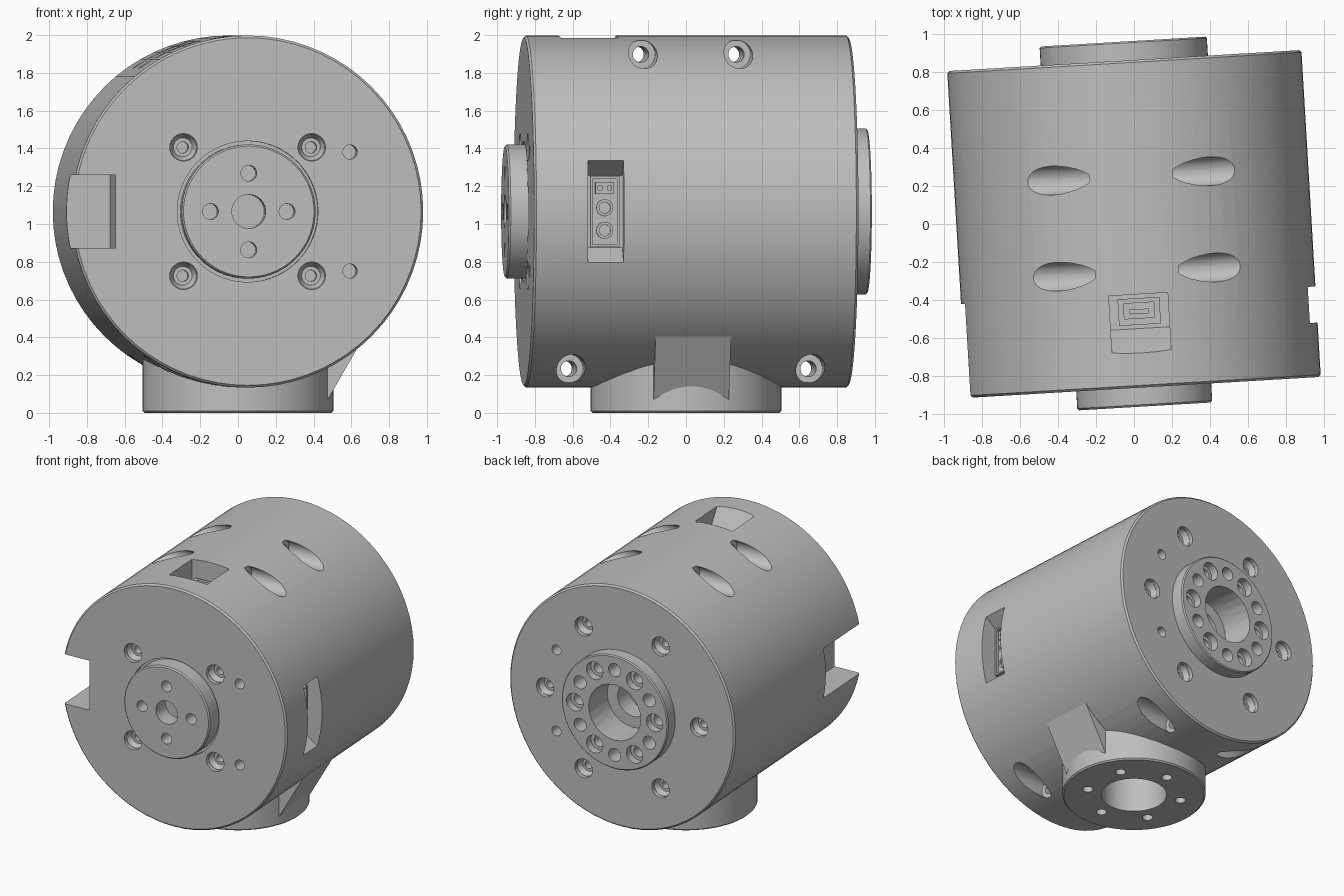
import bpy, bmesh, math
from mathutils import Matrix, Vector

if "Cube" in bpy.data.objects:
    bpy.data.objects.remove(bpy.data.objects["Cube"])

CZ = 1.066       # height of the housing axis
R = 0.932        # housing radius
FACE = 0.86      # half length of the housing
TURN = Matrix.Rotation(math.radians(3.4), 4, 'Z')

grey = bpy.data.materials.new("machined_grey")
grey.use_nodes = True
grey.diffuse_color = (0.52, 0.52, 0.52, 1)
grey.node_tree.nodes["Principled BSDF"].inputs["Base Color"].default_value = (0.52, 0.52, 0.52, 1)


def make(name, bm):
    bmesh.ops.recalc_face_normals(bm, faces=bm.faces)
    mesh = bpy.data.meshes.new(name)
    bm.to_mesh(mesh)
    bm.free()
    mesh.materials.append(grey)
    obj = bpy.data.objects.new(name, mesh)
    bpy.context.collection.objects.link(obj)
    return obj


def lathe(name, profile, steps=72):
    """Spin (radius, y) points round the housing axis."""
    bm = bmesh.new()
    verts = [bm.verts.new((r, y, CZ)) for r, y in profile]
    edges = [bm.edges.new(pair) for pair in zip(verts, verts[1:])]
    bmesh.ops.spin(bm, geom=verts + edges, cent=(0, 0, CZ), axis=(0, 1, 0),
                   angle=math.tau, steps=steps)
    bmesh.ops.remove_doubles(bm, verts=bm.verts, dist=0.0005)
    return make(name, bm)


def rod(name, start, end, r1, r2=None, sides=24):
    """Cylinder or cone between two points."""
    a, b = Vector(start), Vector(end)
    spin = (b - a).to_track_quat('Z', 'Y').to_matrix().to_4x4()
    bm = bmesh.new()
    bmesh.ops.create_cone(bm, cap_ends=True, segments=sides, radius1=r1,
                          radius2=r1 if r2 is None else r2, depth=(b - a).length,
                          matrix=Matrix.Translation((a + b) / 2) @ spin)
    return make(name, bm)


def block(name, centre, size):
    bm = bmesh.new()
    bmesh.ops.create_cube(bm, size=1, matrix=Matrix.Translation(centre) @ Matrix.Diagonal((*size, 1)))
    return make(name, bm)


def prism(name, points, move):
    """Extrude a flat polygon of 3D points."""
    bm = bmesh.new()
    face = bm.faces.new([bm.verts.new(p) for p in points])
    out = bmesh.ops.extrude_face_region(bm, geom=[face])
    bmesh.ops.translate(bm, vec=move, verts=[v for v in out["geom"] if isinstance(v, bmesh.types.BMVert)])
    return make(name, bm)


def cut(targets, cutters):
    """Subtract all cutters from each target, then remove the cutters."""
    for target in targets:
        for c in cutters:
            mod = target.modifiers.new("cut", 'BOOLEAN')
            mod.operation, mod.solver, mod.object = 'DIFFERENCE', 'EXACT', c
        graph = bpy.context.evaluated_depsgraph_get()
        mesh = bpy.data.meshes.new_from_object(target.evaluated_get(graph))
        target.modifiers.clear()
        target.data = mesh
    for c in cutters:
        bpy.data.objects.remove(c)


def bore(x, z, y, inward, r, depth):
    """Hole along y, starting just outside the face at y."""
    return rod("cutter", (x, y - inward * 0.02, z), (x, y + inward * depth, z), r)


def ring(count, radius, offset=0.0):
    for i in range(count):
        a = offset + math.tau * i / count
        yield radius * math.cos(a), radius * math.sin(a)


# Housing drum with chamfered rims and a groove round the front hub
housing = lathe("housing", [(0, -0.83), (0.373, -0.83), (0.373, -FACE), (R - 0.012, -FACE), (R, -FACE + 0.012),
                            (R, FACE - 0.012), (R - 0.012, FACE), (0, FACE)])
front_hub = lathe("front_hub", [(0, -0.96), (0.346, -0.96), (0.355, -0.95), (0.355, -0.8), (0, -0.8)])
back_hub = lathe("back_hub", [(0, 0.8), (0.44, 0.8), (0.44, 0.952), (0.432, 0.96), (0, 0.96)])

# Mounting base under the drum
base = rod("base", (0, 0, 0.01), (0, 0, 0.5), 0.505, sides=64)
base_rim = rod("base_rim", (0, 0, 0), (0, 0, 0.01), 0.495, 0.505, sides=64)
rib = prism("rib", [(0.3, -0.2, 0.07), (0.464, -0.2, 0.07), (0.66, -0.2, 0.41), (0.3, -0.2, 0.5)], (0, 0.4, 0))

# Cross bolt holes with deep counterbores near top and bottom
cutters = []
for z, y_off in ((CZ + 0.832, 0.253), (CZ - 0.832, 0.635)):
    for y in (-y_off, y_off):
        cutters.append(rod("cutter", (-1.1, y, z), (1.1, y, z), 0.042))
        for s in (-1, 1):
            cutters.append(rod("cutter", (s * 0.22, y, z), (s * 1.1, y, z), 0.076))

# Face screws and dowel holes
screws = [(sx * 0.34, sz * 0.34, -1) for sx in (-1, 1) for sz in (-1, 1)]
screws += [(x, z, 1) for x, z in ring(6, 0.637)]
for x, z, side in screws:
    y = side * FACE
    cutters.append(bore(x, CZ + z, y, -side, 0.073, 0.03))
    cutters.append(rod("cutter", (x, y - side * 0.025, CZ + z), (x, y - side * 0.07, CZ + z), 0.073, 0.05))
    cutters.append(bore(x, CZ + z, y, -side, 0.03, 0.13))
for side in (-1, 1):
    for z in (-0.315, 0.315):
        cutters.append(bore(0.543, CZ + z, side * FACE, -side, 0.038, 0.12))

# Side notch, side socket pocket and top socket pocket
cutters.append(block("cutter", (-0.9, -0.733, CZ), (0.4, 0.734, 0.385)))
cutters.append(prism("cutter", [(0.78, -0.574, CZ - 0.19), (0.78, -0.574, CZ + 0.19),
                                (1.0, -0.574, CZ + 0.347), (1.0, -0.574, CZ - 0.347)], (0, 0.19, 0)))
cutters.append(prism("cutter", [(-0.155, -0.55, 1.8), (-0.155, -0.37, 1.8),
                                (-0.155, -0.37, 2.1), (-0.155, -0.745, 2.1)], (0.31, 0, 0)))
cut([housing], cutters)

# Front hub bores
cut([front_hub], [bore(x, CZ + z, -0.96, 1, 0.042, 0.1) for x, z in ring(4, 0.203)]
    + [bore(0, CZ, -0.96, 1, 0.09, 0.13)])

# Back hub bolt circle and stepped centre bore
cutters = [bore(0, CZ, 0.96, -1, 0.215, 0.25), bore(0, CZ, 0.96, -1, 0.13, 0.4)]
for x, z in ring(6, 0.33):
    cutters += [bore(x, CZ + z, 0.96, -1, 0.068, 0.06), bore(x, CZ + z, 0.96, -1, 0.042, 0.14)]
for x, z in ring(6, 0.33, math.pi / 6):
    cutters.append(bore(x, CZ + z, 0.96, -1, 0.05, 0.12))
cut([back_hub, housing], cutters)

# Base centre bore and bolt circle
cutters = [rod("cutter", (0, 0, -0.1), (0, 0, 0.35), 0.23, sides=48)]
cutters += [rod("cutter", (x, y, -0.1), (x, y, 0.12), 0.037) for x, y in ring(6, 0.335, math.pi / 6)]
cut([base, base_rim, housing], cutters)

# Side socket: frame with a rectangular port and two round pins
YS = -0.479
side_socket = block("side_socket", (0.79, YS, CZ), (0.06, 0.155, 0.375))
cut([side_socket], [block("cutter", (0.83, YS, CZ), (0.06, 0.13, 0.35))])
port = block("side_port", (0.8, YS, CZ + 0.125), (0.03, 0.1, 0.065))
cut([port], [block("cutter", (0.81, YS + s * 0.025, CZ + 0.125), (0.03, 0.022, 0.022)) for s in (-1, 1)])
pins = []
for i, dz in enumerate((0.02, -0.1)):
    pin = rod(f"side_pin_{i + 1}", (0.78, YS, CZ + dz), (0.815, YS, CZ + dz), 0.045, sides=16)
    cut([pin], [rod("cutter", (0.805, YS, CZ + dz), (0.85, YS, CZ + dz), 0.03, sides=16)])
    pins.append(pin)

# Top socket: hollow frame with a tongue
top_socket = block("top_socket", (0, -0.46, 1.82), (0.22, 0.14, 0.08))
cut([top_socket], [block("cutter", (0, -0.455, 1.85), (0.16, 0.08, 0.08))])
tongue = block("top_tongue", (0, -0.46, 1.825), (0.1, 0.025, 0.05))

# Smooth the round walls and turn the whole unit slightly
bpy.ops.object.select_all(action='DESELECT')
parts = [housing, front_hub, back_hub, base, base_rim, rib, side_socket, port, *pins, top_socket, tongue]
for part in parts:
    part.matrix_world = TURN
    part.select_set(True)
bpy.context.view_layer.objects.active = housing
bpy.ops.object.shade_smooth_by_angle(angle=math.radians(30))
